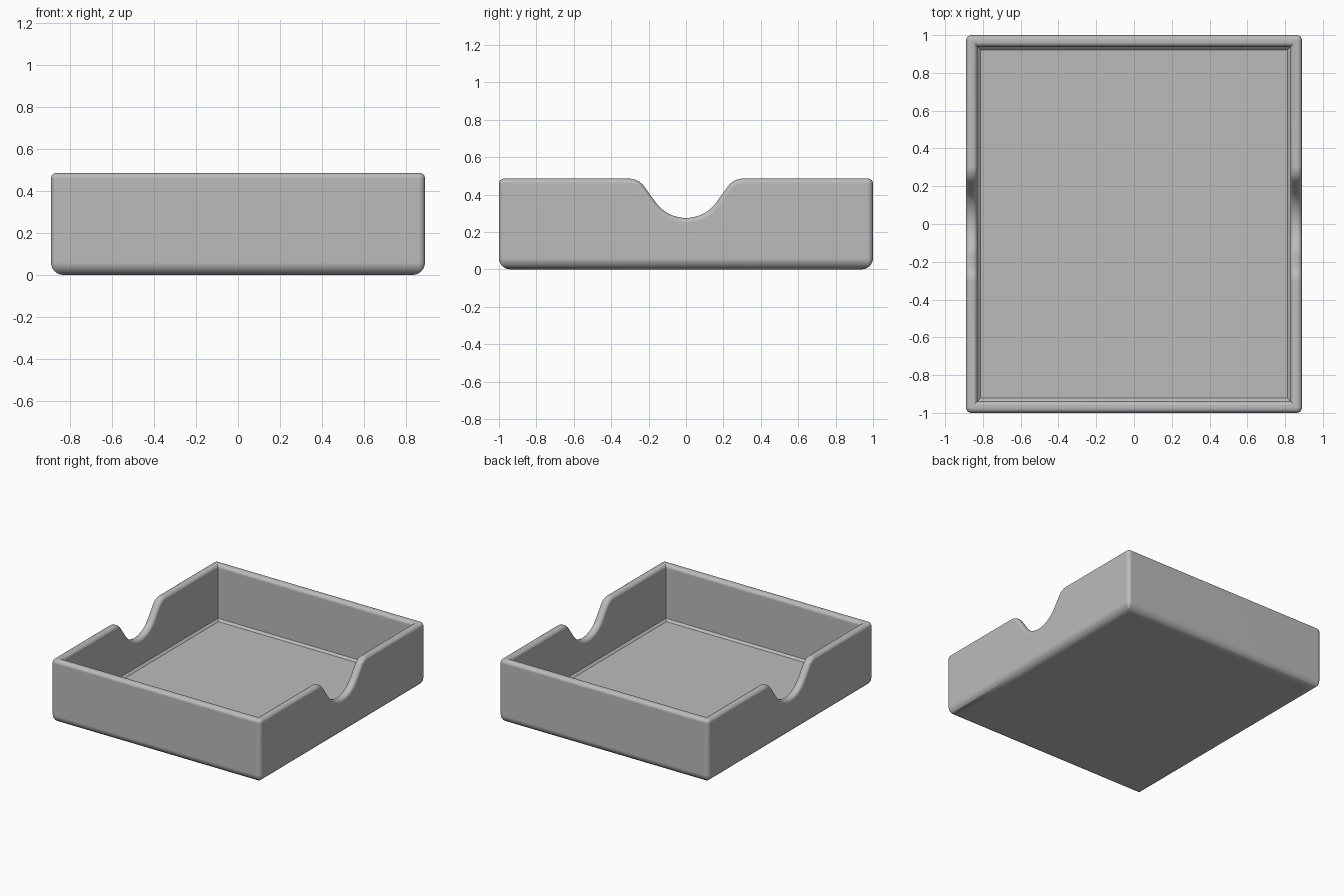
import bpy, bmesh
from math import sin, cos, pi, radians

cube = bpy.data.objects.get("Cube")
if cube:
    bpy.data.objects.remove(cube, do_unlink=True)

HALF_X, HALF_Y, HEIGHT = 0.89, 1.0, 0.485
WALL, FLOOR, CHAMFER = 0.062, 0.06, 0.016
CORNER, RIM, FOOT = 0.03, 0.026, 0.06
STEPS = 6


# Finger notch: (y, z, normal y, normal z) from front to back
def notch_points():
    slope, low_r, top_r, top_y, low_z = radians(53), 0.2, 0.1, 0.305, 0.275
    half = []
    for i in range(13):
        a = slope * i / 12
        half.append((low_r * sin(a), low_z + low_r * (1 - cos(a)), -sin(a), cos(a)))
    for i in range(9):
        a = slope * (1 - i / 8)
        half.append((top_y - top_r * sin(a), HEIGHT - top_r * (1 - cos(a)), -sin(a), cos(a)))
    front = [(-y, z, -ny, nz) for y, z, ny, nz in reversed(half[1:])]
    return front + half


NOTCH = notch_points()


# One loop around the tray; depth is measured down from the rim, level is a fixed height
def loop(inset, depth=0.0, level=None):
    pts = []
    r = max(CORNER - inset, 0)
    cx, cy = HALF_X - inset - r, HALF_Y - inset - r
    z = HEIGHT - depth if level is None else level
    for n, (sx, sy) in enumerate([(1, 1), (-1, 1), (-1, -1), (1, -1)]):
        for i in range(STEPS + 1):
            a = (n + i / STEPS) * pi / 2
            pts.append((sx * cx + r * cos(a), sy * cy + r * sin(a), z))
        if n in (1, 3):
            side = list(reversed(NOTCH)) if n == 1 else NOTCH
            for y, h, ny, nz in side:
                x = sx * (HALF_X - inset)
                if level is None:
                    pts.append((x, y - ny * depth, h - nz * depth))
                else:
                    pts.append((x, y, level))
    return pts


quarter = [i / STEPS * pi / 2 for i in range(STEPS + 1)]
loops = []
# Rounded foot, outer wall and rounded rim
loops += [loop(FOOT * (1 - sin(a)), level=FOOT * (1 - cos(a))) for a in quarter]
loops += [loop(RIM * (1 - cos(a)), RIM * (1 - sin(a))) for a in quarter]
loops += [loop(WALL - RIM * (1 - sin(a)), RIM * (1 - cos(a))) for a in quarter]
# Inner wall and chamfer onto the floor
loops += [loop(WALL, level=FLOOR + CHAMFER), loop(WALL + CHAMFER, level=FLOOR)]

bm = bmesh.new()
rings = [[bm.verts.new(p) for p in pts] for pts in loops]
count = len(rings[0])
for lower, upper in zip(rings, rings[1:]):
    for i in range(count):
        j = (i + 1) % count
        bm.faces.new((lower[i], lower[j], upper[j], upper[i]))
bm.faces.new(rings[0][::-1])
bm.faces.new(rings[-1])
bmesh.ops.remove_doubles(bm, verts=bm.verts, dist=0.0001)
bmesh.ops.recalc_face_normals(bm, faces=bm.faces)

mesh = bpy.data.meshes.new("tray")
bm.to_mesh(mesh)
bm.free()
tray = bpy.data.objects.new("tray", mesh)
bpy.context.collection.objects.link(tray)

# Plain grey
grey = bpy.data.materials.new("grey")
grey.use_nodes = True
colour = (0.5, 0.5, 0.5, 1)
grey.diffuse_color = colour
grey.node_tree.nodes["Principled BSDF"].inputs["Base Color"].default_value = colour
mesh.materials.append(grey)

# Smooth roundings, flat walls
bpy.ops.object.select_all(action="DESELECT")
tray.select_set(True)
bpy.context.view_layer.objects.active = tray
bpy.ops.object.shade_smooth_by_angle(angle=radians(30))
weighted = tray.modifiers.new("flat_walls", "WEIGHTED_NORMAL")
weighted.keep_sharp = True
